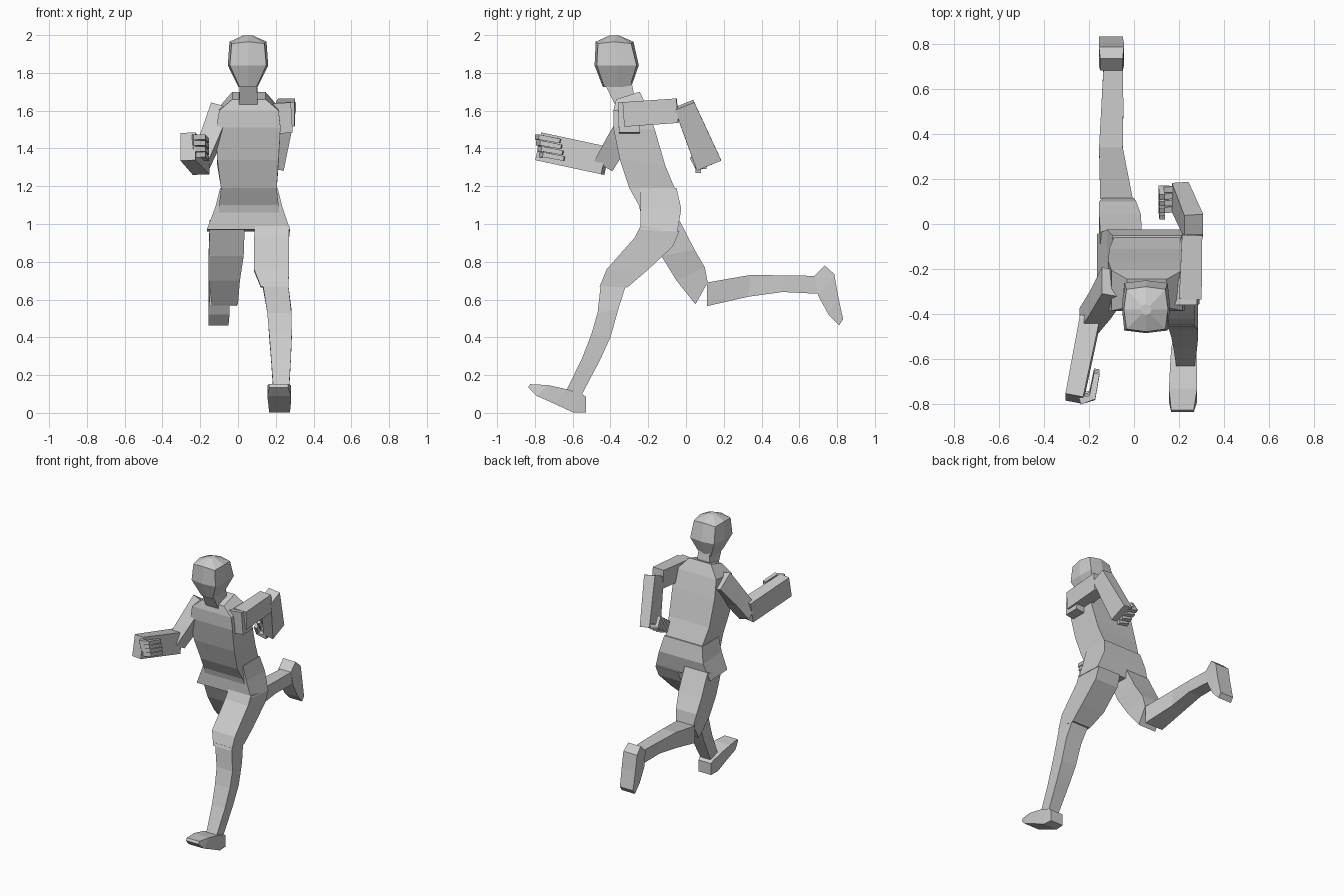
import bpy, bmesh
from mathutils import Vector

grey = bpy.data.materials.new("plain grey")
grey.diffuse_color = (0.6, 0.6, 0.6, 1)


def loft(name, rings):
    """Skin a closed solid over rings with equal point counts."""
    bm = bmesh.new()
    vs = [[bm.verts.new(p) for p in r] for r in rings]
    n = len(vs[0])
    for a, b in zip(vs, vs[1:]):
        for i in range(n):
            j = (i + 1) % n
            bm.faces.new((a[i], a[j], b[j], b[i]))
    bm.faces.new(vs[0])
    bm.faces.new(vs[-1])
    bmesh.ops.recalc_face_normals(bm, faces=bm.faces)
    me = bpy.data.meshes.new(name)
    bm.to_mesh(me)
    bm.free()
    me.materials.append(grey)
    ob = bpy.data.objects.new(name, me)
    bpy.context.collection.objects.link(ob)
    return ob


def slab(name, sections):
    """Sections are (front y, front z, back y, back z, min x, max x)."""
    loft(name, [[(x0, yf, zf), (x1, yf, zf), (x1, yb, zb), (x0, yb, zb)]
                for yf, zf, yb, zb, x0, x1 in sections])


def beam(name, points, sizes):
    """Box section swept along points; sizes are (width, height)."""
    pts = [Vector(p) for p in points]
    rings = []
    for i, p in enumerate(pts):
        d = (pts[min(i + 1, len(pts) - 1)] - pts[max(i - 1, 0)]).normalized()
        side = Vector((1, 0, 0))
        side = (side - d * side.dot(d)).normalized()
        up = d.cross(side)
        w, h = sizes[i]
        rings.append([p + side * w / 2 * a + up * h / 2 * b
                      for a, b in ((-1, -1), (1, -1), (1, 1), (-1, 1))])
    loft(name, rings)


# Head: eight-sided rings, narrow chin and peaked crown
def head_ring(z, cy, hx, hy, k, lift=0):
    pts = [(-k, -k), (0, -1), (k, -k), (1, 0), (k, k), (0, 1), (-k, k), (-1, 0)]
    return [(0.053 + hx * a, cy + hy * b, z + (lift if 0 in (a, b) else 0))
            for a, b in pts]


loft("head", [head_ring(1.725, -0.365, 0.05, 0.075, 0.9),
              head_ring(1.84, -0.367, 0.107, 0.117, 0.9),
              head_ring(1.955, -0.378, 0.098, 0.1, 0.88, 0.01),
              head_ring(1.998, -0.38, 0.025, 0.025, 0.7)])

slab("neck", [(-.37, 1.62, -.27, 1.66, .005, .105),
              (-.43, 1.74, -.29, 1.76, .01, .10)])

# Torso leaning forward, with a flared hem
slab("torso", [(-.24, 1.06, -.04, 1.05, -.10, .22),
               (-.25, 1.10, -.03, 1.09, -.10, .215),
               (-.30, 1.19, -.06, 1.19, -.09, .205),
               (-.35, 1.34, -.11, 1.31, -.11, .215),
               (-.385, 1.51, -.165, 1.50, -.115, .225),
               (-.385, 1.60, -.205, 1.62, -.10, .215),
               (-.37, 1.66, -.245, 1.70, -.03, .145)])
slab("hem", [(-.24, .97, -.045, .96, -.165, .275),
             (-.24, 1.09, -.025, 1.08, -.12, .235),
             (-.24, 1.19, -.05, 1.19, -.095, .21)])

# Leading leg
slab("front_thigh", [(-.24, .99, -.035, .96, .09, .272),
                     (-.27, .93, -.07, .88, .085, .27),
                     (-.42, .76, -.21, .75, .085, .27),
                     (-.457, .67, -.31, .665, .12, .267)])
slab("front_shin", [(-.45, .69, -.32, .67, .13, .265),
                    (-.468, .53, -.358, .55, .155, .283),
                    (-.50, .42, -.40, .40, .165, .285),
                    (-.55, .29, -.455, .28, .175, .28),
                    (-.63, .125, -.55, .10, .187, .27)])
slab("front_foot", [(-.825, .152, -.835, .135, .165, .265),
                    (-.73, .147, -.79, .09, .155, .28),
                    (-.63, .125, -.70, .05, .16, .28),
                    (-.55, .10, -.60, .003, .165, .275),
                    (-.53, .085, -.53, .002, .17, .27)])

# Trailing leg
slab("back_thigh", [(-.19, .97, -.035, 1.02, -.15, .035),
                    (-.13, .83, .045, .865, -.155, .03),
                    (-.05, .70, .10, .77, -.155, .01),
                    (.05, .575, .115, .69, -.14, 0)])
slab("back_shin", [(.11, .565, .11, .69, -.15, -.005),
                   (.33, .615, .34, .73, -.155, -.05),
                   (.51, .64, .52, .728, -.145, -.047),
                   (.71, .63, .70, .725, -.135, -.05)])
slab("back_foot", [(.68, .725, .735, .78, -.15, -.05),
                   (.70, .62, .785, .735, -.155, -.045),
                   (.755, .52, .805, .62, -.155, -.045),
                   (.81, .463, .832, .495, -.155, -.05)])

# Arm reaching forward
beam("front_upper_arm", [(-.09, -.26, 1.59), (-.15, -.36, 1.44), (-.20, -.43, 1.32)],
     [(.11, .14), (.10, .12), (.09, .11)])
beam("front_forearm", [(-.195, -.425, 1.335), (-.265, -.775, 1.41)],
     [(.09, .15), (.08, .15)])

# Arm swinging back
beam("back_shoulder", [(.23, -.30, 1.64), (.245, -.30, 1.48)], [(.10, .12), (.09, .11)])
beam("back_upper_arm", [(.25, -.33, 1.58), (.258, -.045, 1.60)], [(.10, .13), (.09, .13)])
beam("back_forearm", [(.265, -.01, 1.63), (.205, .12, 1.315)], [(.085, .11), (.075, .14)])

# Curled fingers
for i in range(4):
    z = 1.366 + .031 * i
    y = -.007 * i
    beam(f"front_finger_{i + 1}",
         [(-.24, -.765 + y, z), (-.185, -.75 + y, z), (-.165, -.645 + y, z - .02)],
         [(.03, .027), (.03, .027), (.025, .024)])
    o = Vector((0, .065 + .03 * i, 1.285 + .021 * i))
    beam(f"back_finger_{i + 1}",
         [o + Vector(p) for p in ((.19, 0, 0), (.12, 0, .01), (.125, -.035, .07))],
         [(.03, .027), (.03, .027), (.025, .024)])
